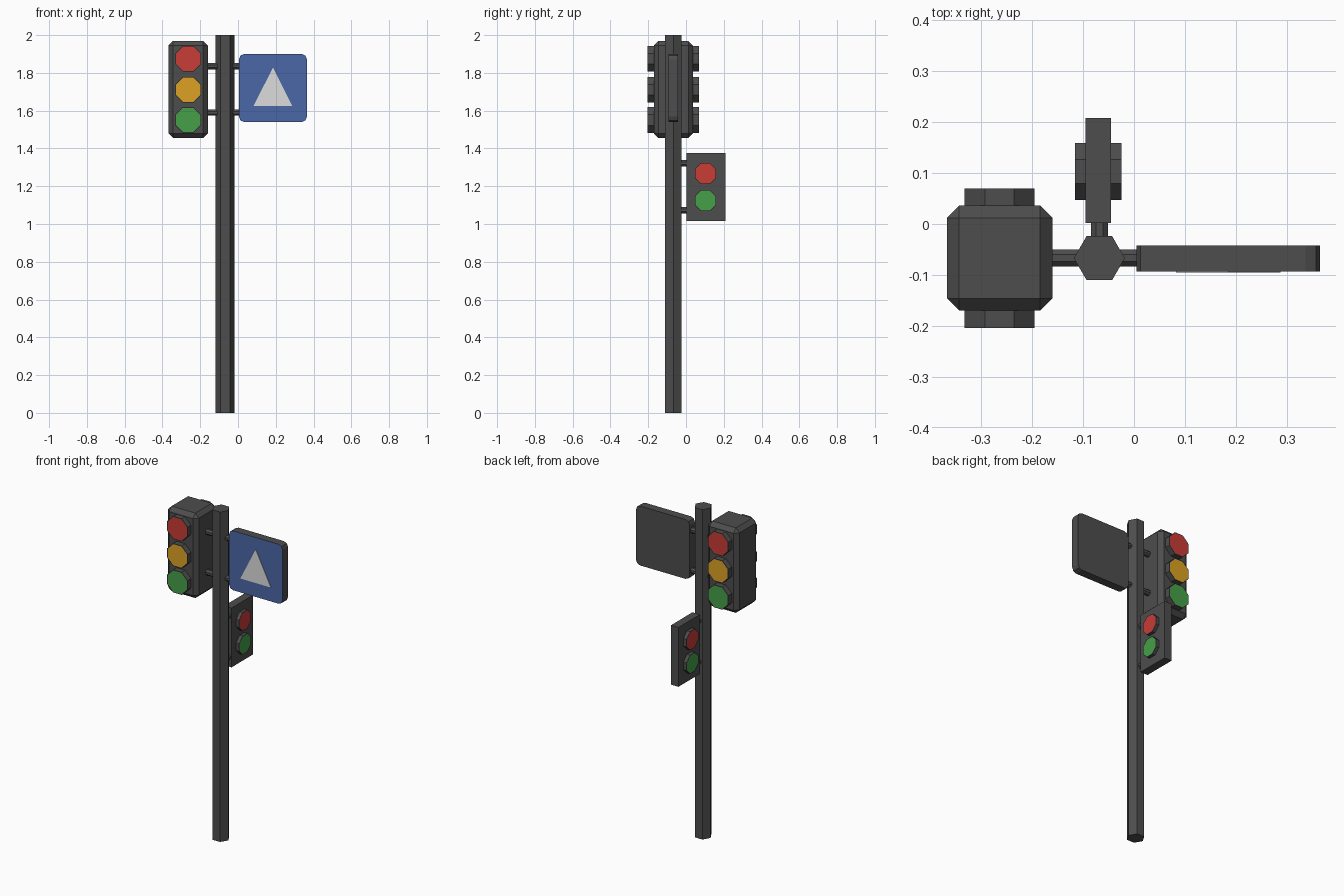
import bpy, bmesh, math
from mathutils import Matrix, Vector

if "Cube" in bpy.data.objects:
    bpy.data.objects.remove(bpy.data.objects["Cube"])


def material(name, rgb):
    m = bpy.data.materials.new(name)
    m.diffuse_color = (*rgb, 1)
    m.use_nodes = True
    m.node_tree.nodes["Principled BSDF"].inputs["Base Color"].default_value = m.diffuse_color
    return m


GREY = material("dark grey", (0.075, 0.075, 0.075))
RED = material("red", (0.58, 0.045, 0.037))
AMBER = material("amber", (0.72, 0.36, 0.017))
GREEN = material("green", (0.06, 0.35, 0.065))
BLUE = material("blue", (0.07, 0.135, 0.39))
WHITE = material("white", (0.72, 0.72, 0.72))

CX, CY = -0.068, -0.067      # pole axis


def finish(bm, name, mats):
    me = bpy.data.meshes.new(name)
    bmesh.ops.recalc_face_normals(bm, faces=bm.faces)
    bm.to_mesh(me)
    bm.free()
    for m in mats:
        me.materials.append(m)
    ob = bpy.data.objects.new(name, me)
    bpy.context.collection.objects.link(ob)
    return ob


def box(name, lo, hi, mats=(GREY,), bevel=0, axis=None, segments=1):
    """Box between two corners; bevels all edges or only those along axis."""
    lo, hi = Vector(lo), Vector(hi)
    bm = bmesh.new()
    bmesh.ops.create_cube(bm, size=1, matrix=Matrix.Translation((lo + hi) / 2)
                          @ Matrix.Diagonal((*(hi - lo), 1)))
    if bevel:
        edges = [e for e in bm.edges if axis is None or
                 abs((e.verts[0].co - e.verts[1].co)[axis]) > 1e-4]
        bmesh.ops.bevel(bm, geom=edges, offset=bevel, segments=segments,
                        profile=0.5, affect='EDGES')
    bm.normal_update()
    for f in bm.faces:                       # second material goes on the front
        if len(mats) > 1 and f.normal.y < -0.9:
            f.material_index = 1
    return finish(bm, name, mats)


def rod(name, a, b, r, sides, lens=None, turn=0.0):
    """Prism from a to b; with a lens colour its far cap is an inset disc."""
    a, b = Vector(a), Vector(b)
    d = b - a
    rot = d.to_track_quat('Z', 'Y').to_matrix().to_4x4()
    bm = bmesh.new()
    bmesh.ops.create_cone(bm, cap_ends=True, segments=sides, radius1=r, radius2=r,
                          depth=d.length, matrix=Matrix.Translation((a + b) / 2) @ rot
                          @ Matrix.Rotation(turn, 4, 'Z'))
    bm.normal_update()
    if lens:
        cap = max(bm.faces, key=lambda f: f.calc_center_median().dot(d))
        bmesh.ops.inset_region(bm, faces=[cap], thickness=r * 0.06)
        cap.material_index = 1
    return finish(bm, name, [GREY, lens] if lens else [GREY])


# pole: hexagon with corners pointing along x
pole = rod("pole", (CX, CY, 0), (CX, CY, 2), 0.05, 6)
if max(v.co.x for v in pole.data.vertices) < CX + 0.049:
    pole.data.transform(Matrix.Translation((CX, CY, 0)) @ Matrix.Rotation(math.pi / 6, 4, 'Z')
                        @ Matrix.Translation((-CX, -CY, 0)))

# vehicle signal with lamps front and back
SX = -0.264
box("signal_housing", (-0.367, -0.17, 1.455), (-0.16, 0.036, 1.97), bevel=0.024)
for z, colour, label in ((1.875, RED, "red"), (1.711, AMBER, "amber"), (1.551, GREEN, "green")):
    for s, side in ((-1, "front"), (1, "back")):
        rod(f"{label}_lamp_{side}", (SX, CY + s * 0.09, z), (SX, CY + s * 0.137, z),
            0.074, 8, colour, math.pi / 8)

# crossing signal with lamps left and right
box("crossing_housing", (-0.095, 0.002, 1.015), (-0.045, 0.208, 1.375))
for z, colour, label in ((1.267, RED, "red"), (1.124, GREEN, "green")):
    for s, side in ((-1, "left"), (1, "right")):
        rod(f"crossing_{label}_lamp_{side}", (-0.07 + s * 0.01, 0.103, z),
            (-0.07 + s * 0.0455, 0.103, z), 0.061, 8, colour, math.pi / 8)

# sign board with a thin triangle plate
box("sign_board", (0.005, -0.093, 1.54), (0.365, -0.042, 1.90), (GREY, BLUE),
    bevel=0.028, axis=1, segments=2)
bm = bmesh.new()
tri = ((0.082, 1.625), (0.287, 1.625), (0.185, 1.828))
face = bm.faces.new([bm.verts.new((x, -0.0925, z)) for x, z in tri])
ext = bmesh.ops.extrude_face_region(bm, geom=[face])
bmesh.ops.translate(bm, vec=(0, -0.0025, 0),
                    verts=[g for g in ext["geom"] if isinstance(g, bmesh.types.BMVert)])
finish(bm, "sign_triangle", [WHITE])

# bracket arms
for i, z in enumerate((1.835, 1.59)):
    rod(f"side_arm_{i + 1}", (-0.18, CY, z), (0.02, CY, z), 0.018, 8, turn=math.pi / 8)
for i, z in enumerate((1.322, 1.073)):
    rod(f"crossing_arm_{i + 1}", (CX, CY, z), (CX, 0.01, z), 0.018, 8, turn=math.pi / 8)
